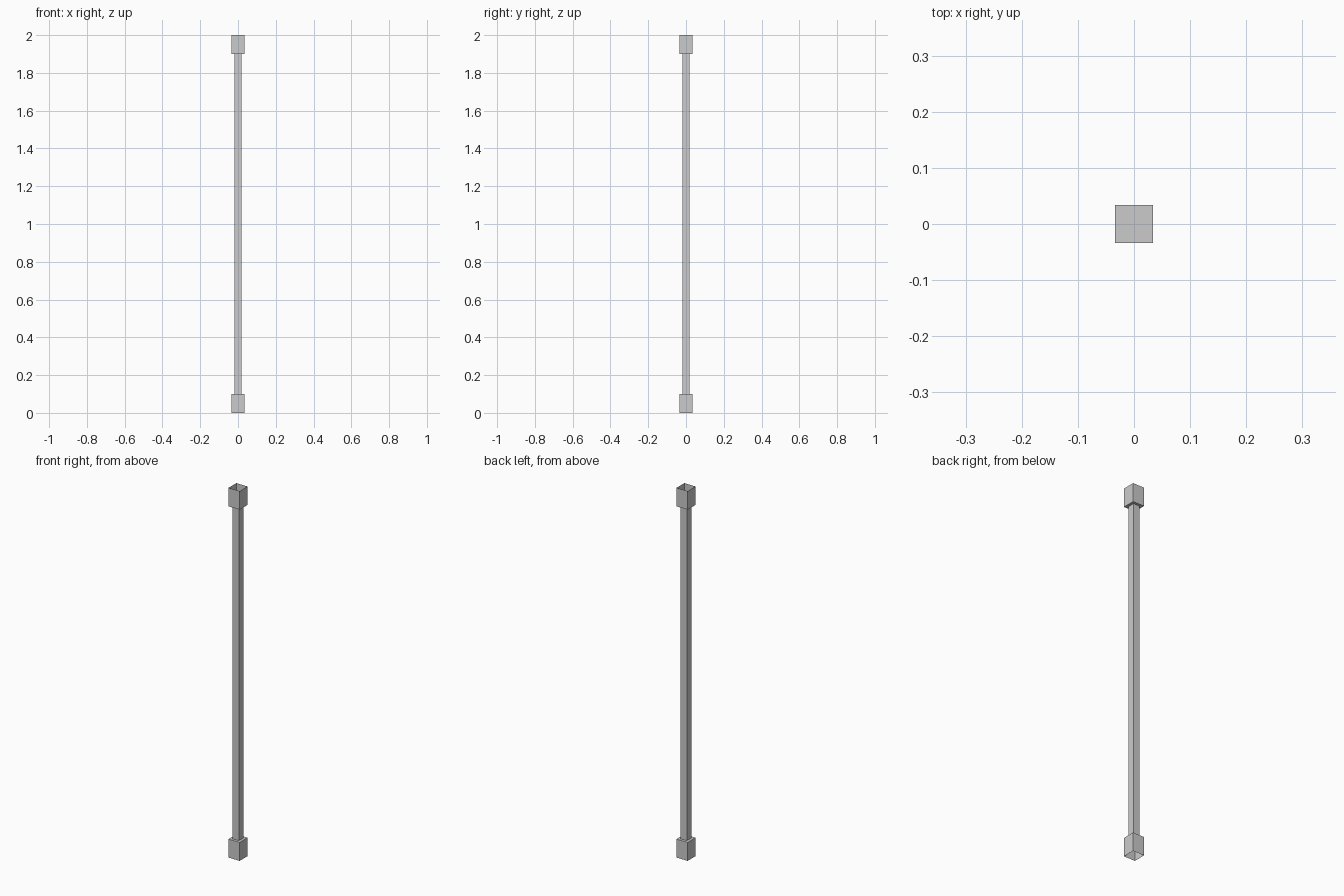
import bpy, bmesh
from mathutils import Matrix

if "Cube" in bpy.data.objects:
    bpy.data.objects.remove(bpy.data.objects["Cube"])


def box(name, width, z0, z1, open_ends):
    """Thin-walled square box; faces whose normal z is in open_ends are removed."""
    bm = bmesh.new()
    bmesh.ops.create_cube(bm, size=1, matrix=Matrix.Translation((0, 0, (z0 + z1) / 2))
                          @ Matrix.Diagonal((width, width, z1 - z0, 1)))
    bm.normal_update()
    gone = [f for f in bm.faces if round(f.normal.z) in open_ends]
    bmesh.ops.delete(bm, geom=gone, context='FACES')
    mesh = bpy.data.meshes.new(name)
    bm.to_mesh(mesh)
    bm.free()
    obj = bpy.data.objects.new(name, mesh)
    bpy.context.collection.objects.link(obj)
    return obj


# Long square shaft between the sockets
box("shaft", 0.038, 0.1, 1.9, (-1, 1))

# End sockets, open outwards and closed towards the shaft
box("bottom_socket", 0.067, 0.0, 0.1, (-1,))
box("top_socket", 0.067, 1.9, 2.0, (1,))
